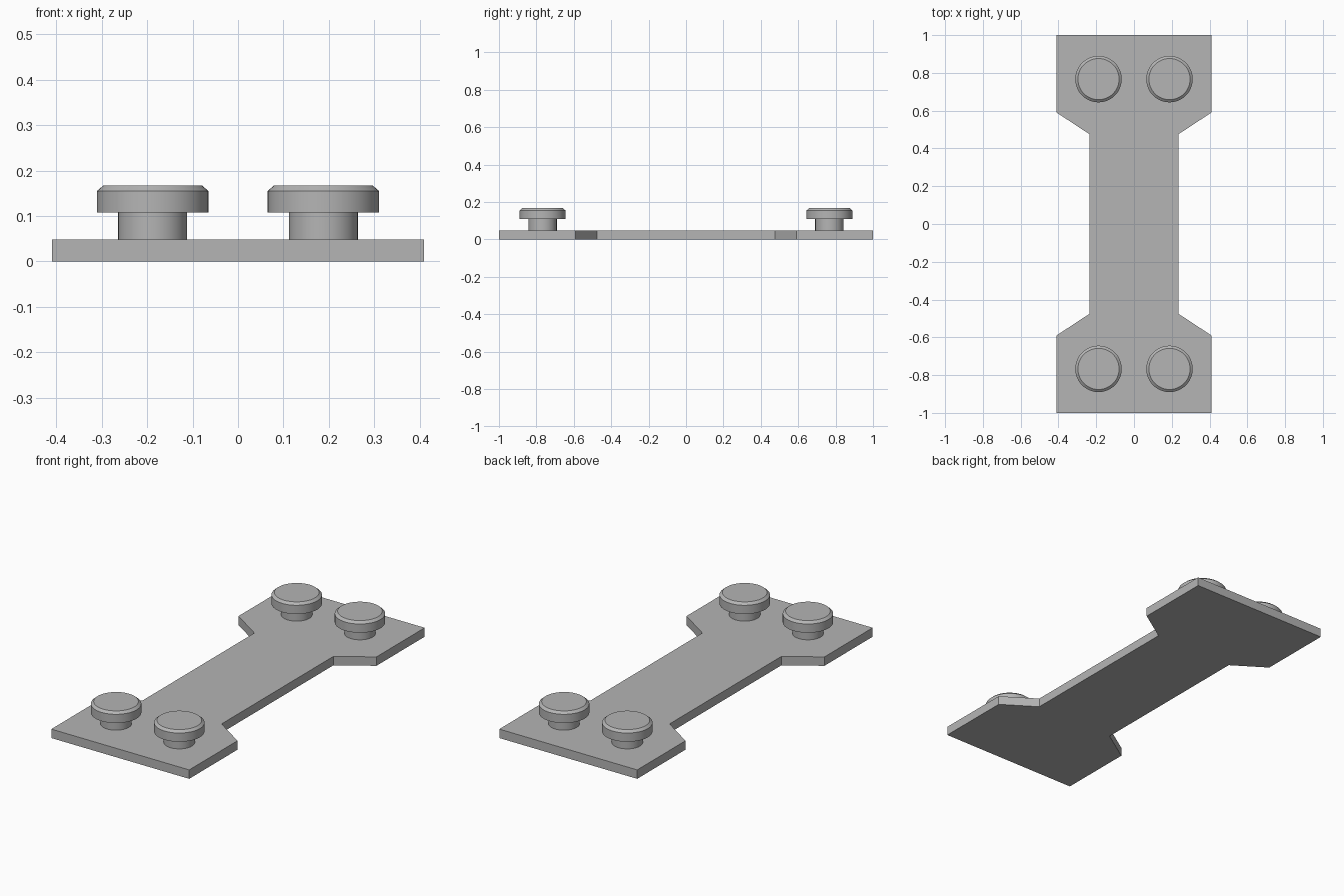
import bpy, bmesh, math

cube = bpy.data.objects.get("Cube")
if cube:
    bpy.data.objects.remove(cube, do_unlink=True)

grey = bpy.data.materials.new("plain grey")
grey.use_nodes = True
colour = (0.46, 0.46, 0.46, 1)
grey.diffuse_color = colour
grey.node_tree.nodes["Principled BSDF"].inputs["Base Color"].default_value = colour

PLATE_TOP = 0.048


def make_object(name, bm):
    bmesh.ops.recalc_face_normals(bm, faces=bm.faces[:])
    mesh = bpy.data.meshes.new(name)
    bm.to_mesh(mesh)
    bm.free()
    mesh.materials.append(grey)
    obj = bpy.data.objects.new(name, mesh)
    bpy.context.collection.objects.link(obj)
    return obj


# Flat plate: one quarter of the outline, mirrored around, then extruded
quarter = [(0.41, 1.0), (0.41, 0.59), (0.235, 0.475)]
right_half = quarter + [(x, -y) for x, y in reversed(quarter)]
outline = right_half + [(-x, -y) for x, y in right_half]
bm = bmesh.new()
base = bm.faces.new([bm.verts.new((x, y, 0)) for x, y in outline])
top = bmesh.ops.extrude_face_region(bm, geom=[base], use_keep_orig=True)
bmesh.ops.translate(bm, vec=(0, 0, PLATE_TOP),
                    verts=[v for v in top["geom"] if isinstance(v, bmesh.types.BMVert)])
make_object("plate", bm)


# Round pin: narrow stem, wide head with a chamfered rim
def make_pin(name, x, y, sides=48):
    profile = [(0.076, PLATE_TOP), (0.076, 0.108), (0.123, 0.108),
               (0.123, 0.155), (0.109, 0.167)]
    bm = bmesh.new()
    rings = []
    for r, z in profile:
        angles = [math.tau * i / sides for i in range(sides)]
        rings.append([bm.verts.new((r * math.cos(a), r * math.sin(a), z)) for a in angles])
    for low, high in zip(rings, rings[1:]):
        for i in range(sides):
            j = (i + 1) % sides
            bm.faces.new((low[i], low[j], high[j], high[i]))
    bm.faces.new(rings[-1])
    pin = make_object(name, bm)
    pin.location = (x, y, 0)
    bpy.ops.object.select_all(action="DESELECT")
    pin.select_set(True)
    bpy.context.view_layer.objects.active = pin
    bpy.ops.object.shade_smooth_by_angle(angle=math.radians(30))


for end, sy in (("front", -1), ("back", 1)):
    for side, sx in (("right", -1), ("left", 1)):
        make_pin(f"{end}_{side}_pin", sx * 0.188, sy * 0.767)
